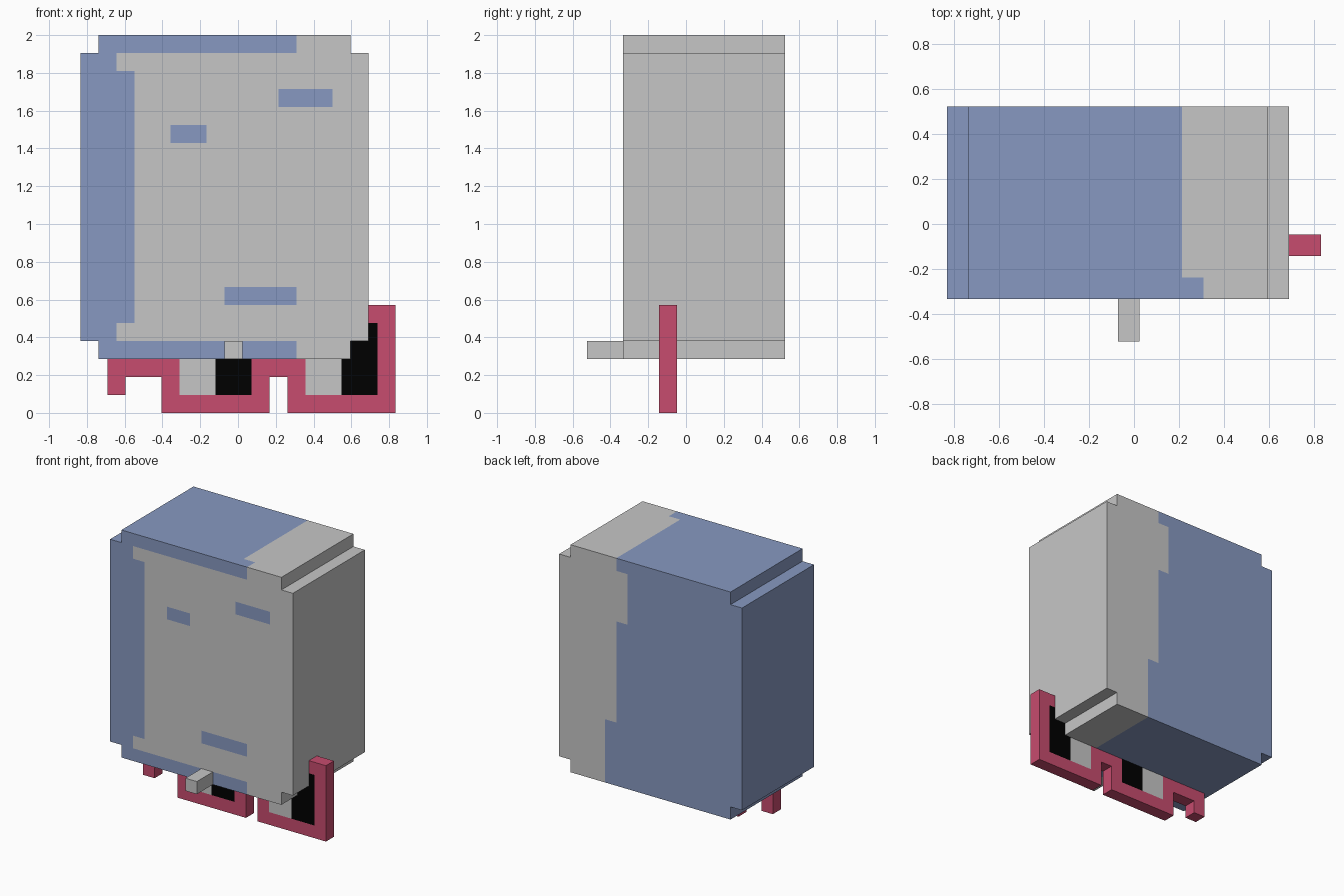
import bpy, bmesh
from mathutils import Vector

if "Cube" in bpy.data.objects:
    bpy.data.objects.remove(bpy.data.objects["Cube"])

U = 2 / 21                     # one block of the grid
X0 = -0.8333                   # left edge of the body
Y0, Y1 = -0.3333, 0.5238       # front and back of the body
GX = X0 + 1.5 * U              # left edge of the glasses


def material(name, rgb):
    m = bpy.data.materials.new(name)
    lin = [(c / 255 / 12.92) if c < 11 else ((c / 255 + 0.055) / 1.055) ** 2.4 for c in rgb]
    m.diffuse_color = (*lin, 1)
    m.use_nodes = True
    m.node_tree.nodes["Principled BSDF"].inputs["Base Color"].default_value = m.diffuse_color
    return m


GRAY = material("light_gray", (198, 198, 198))
BLUE = material("soft_blue", (135, 153, 193))
PINK = material("rose_pink", (199, 76, 110))
BLACK = material("black", (0, 0, 0))


def finish(bm, name, mats):
    bmesh.ops.recalc_face_normals(bm, faces=bm.faces)
    me = bpy.data.meshes.new(name)
    bm.to_mesh(me)
    bm.free()
    for m in mats:
        me.materials.append(m)
    ob = bpy.data.objects.new(name, me)
    bpy.context.collection.objects.link(ob)
    return ob


def extrude(bm, faces, depth):
    r = bmesh.ops.extrude_face_region(bm, geom=faces, use_keep_orig=True)
    verts = [g for g in r["geom"] if isinstance(g, bmesh.types.BMVert)]
    bmesh.ops.translate(bm, verts=verts, vec=(0, depth, 0))


def plate(name, rects, mat, x0, y0, depth):
    """Solid plate from block rectangles (x1, x2, z1, z2), seen from the front."""
    bm = bmesh.new()
    cells = {(i, k) for a, b, c, d in rects for i in range(a, b) for k in range(c, d)}
    for i, k in sorted(cells):
        bm.faces.new([bm.verts.new((x0 + (i + p) * U, y0, (k + q) * U))
                      for p, q in ((0, 0), (1, 0), (1, 1), (0, 1))])
    bmesh.ops.remove_doubles(bm, verts=bm.verts, dist=1e-4)
    extrude(bm, bm.faces[:], depth)
    return finish(bm, name, [mat])


# Body: block with stepped corners, split along the painted borders
bm = bmesh.new()
profile = [(1, 3), (15, 3), (15, 4), (16, 4), (16, 20), (15, 20),
           (15, 21), (1, 21), (1, 20), (0, 20), (0, 4), (1, 4)]
face = bm.faces.new([bm.verts.new((X0 + i * U, Y0, k * U)) for i, k in profile])
extrude(bm, [face], Y1 - Y0)
cuts = [((X0 + i * U, 0, 0), (1, 0, 0)) for i in (1, 2, 3, 5, 7, 8, 10, 11, 12, 14, 15)]
cuts += [((0, 0, k * U), (0, 0, 1)) for k in (4, 5, 6, 7, 8, 15, 16, 17, 18, 19, 20)]
cuts += [((0, Y0 + U, 0), (0, 1, 0))]
for co, no in cuts:
    bmesh.ops.bisect_plane(bm, geom=bm.verts[:] + bm.edges[:] + bm.faces[:],
                           plane_co=co, plane_no=no, dist=1e-5)
bmesh.ops.recalc_face_normals(bm, faces=bm.faces)

MARKS = [(11, 14, 17, 18), (5, 7, 15, 16), (8, 12, 6, 7)]   # painted dashes


def is_blue(c, n):
    i, k = (c.x - X0) / U, c.z / U
    if n.y < -0.5:             # front
        if any(a < i < b and lo < k < hi for a, b, lo, hi in MARKS):
            return True
        if k < 4 or k > 20:
            return i < 12
        return i < (3 if 5 < k < 19 else 2)
    if n.y > 0.5:              # back, stepped border
        return i < (11 if k > 20 else 10 if k > 16 else 11 if k > 8 else 12)
    if n.z > 0.5:              # top
        return i < (12 if c.y < Y0 + U else 11)
    return i < 12              # underside and ends


for f in bm.faces:
    f.material_index = int(is_blue(f.calc_center_median(), f.normal))
finish(bm, "body", [GRAY, BLUE])

# Small peg on the front
plate("front_peg", [(8, 9, 3, 4)], GRAY, X0, Y0 - 2 * U, 2 * U)

# Glasses: two square rims, bridge and hooked arm
GY = Y0 + 2 * U
rims = []
for a in (3, 10):
    rims += [(a, a + 6, 0, 1), (a, a + 6, 5, 6), (a, a + 1, 0, 6), (a + 5, a + 6, 0, 6)]
plate("glasses_frame", rims + [(9, 10, 2, 3), (0, 3, 2, 3), (0, 1, 1, 3)], PINK, GX, GY, U)
for side, a in (("left", 3), ("right", 10)):
    plate(side + "_lens_light", [(a + 1, a + 3, 1, 5)], GRAY, GX, GY, U)
    plate(side + "_lens_dark", [(a + 3, a + 5, 1, 5)], BLACK, GX, GY, U)
